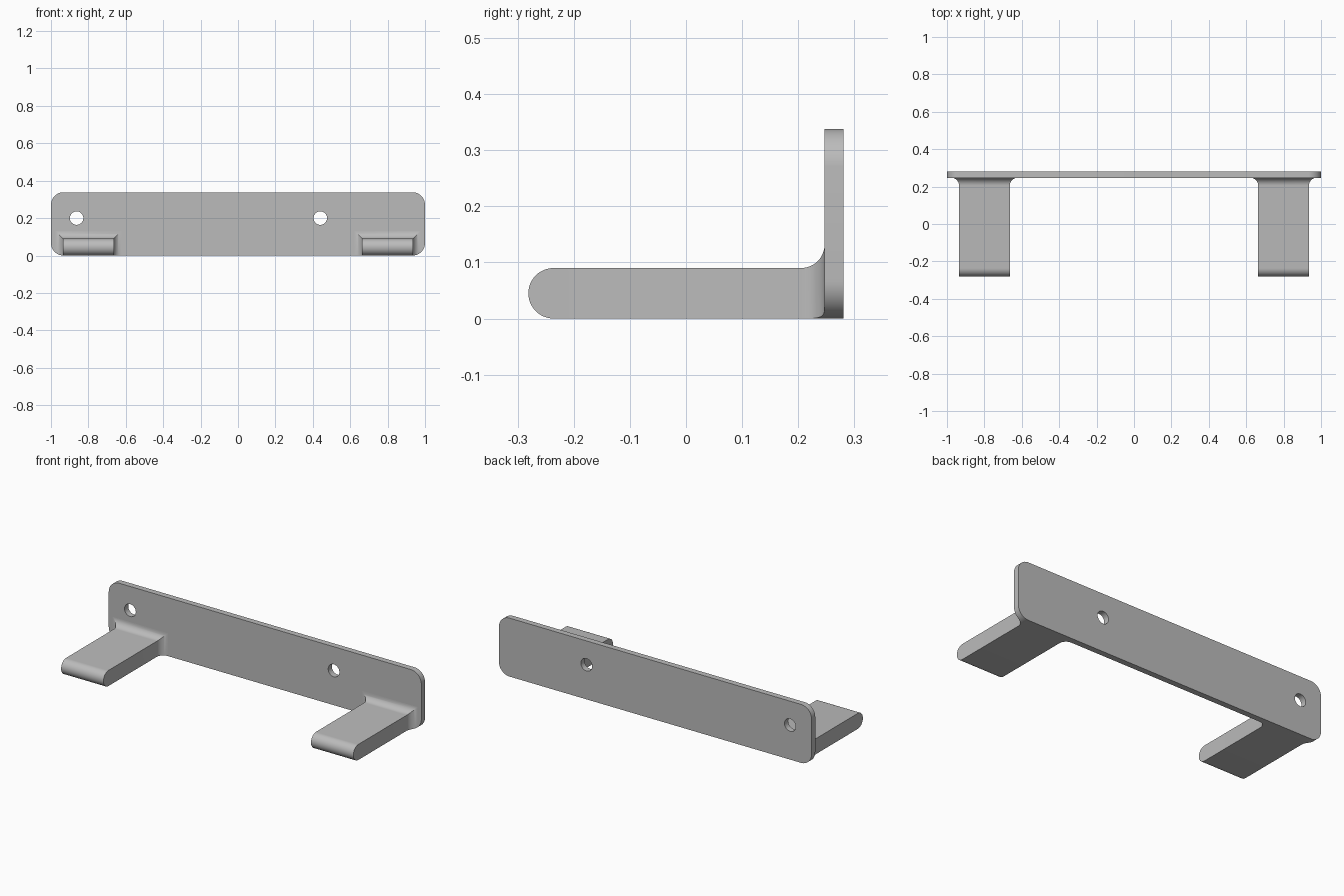
import bpy, bmesh
from math import sin, cos, pi, sqrt
from mathutils import Matrix, Vector

cube = bpy.data.objects.get("Cube")
if cube:
    bpy.data.objects.remove(cube, do_unlink=True)

HEIGHT, CORNER = 0.338, 0.067          # back plate
FACE_Y, BACK_Y = 0.247, 0.281
INNER_X, OUTER_X = 0.664, 0.935        # arms
THICK, FILLET = 0.09, 0.042

grey = bpy.data.materials.new("plain grey")
grey.use_nodes = True
colour = (0.5, 0.5, 0.5, 1)
grey.diffuse_color = colour
grey.node_tree.nodes["Principled BSDF"].inputs["Base Color"].default_value = colour


def make_object(name, bm):
    bmesh.ops.recalc_face_normals(bm, faces=bm.faces)
    mesh = bpy.data.meshes.new(name)
    bm.to_mesh(mesh)
    bm.free()
    mesh.materials.append(grey)
    obj = bpy.data.objects.new(name, mesh)
    bpy.context.collection.objects.link(obj)
    return obj


def shade(obj):
    bpy.ops.object.select_all(action="DESELECT")
    obj.select_set(True)
    bpy.context.view_layer.objects.active = obj
    bpy.ops.object.shade_smooth_by_angle(angle=pi / 6)


# Back plate: slab with rounded corners
bm = bmesh.new()
bmesh.ops.create_cube(bm, size=1)
bmesh.ops.scale(bm, vec=(2, BACK_Y - FACE_Y, HEIGHT), verts=bm.verts)
bmesh.ops.translate(bm, vec=(0, (FACE_Y + BACK_Y) / 2, HEIGHT / 2), verts=bm.verts)
corners = [e for e in bm.edges if abs(e.verts[0].co.y - e.verts[1].co.y) > 0.01]
bmesh.ops.bevel(bm, geom=corners, offset=CORNER, segments=12, profile=0.5, affect="EDGES")
plate = make_object("back_plate", bm)

# Two screw holes through the plate
bm = bmesh.new()
for x in (-0.863, 0.44):
    place = Matrix.Translation((x, FACE_Y, 0.2)) @ Matrix.Rotation(pi / 2, 4, "X")
    bmesh.ops.create_cone(bm, cap_ends=True, segments=40, radius1=0.036, radius2=0.036,
                          depth=0.3, matrix=place)
cutter = make_object("hole_cutter", bm)
cutter.hide_render = True
cut = plate.modifiers.new("holes", "BOOLEAN")
cut.operation, cut.object, cut.solver = "DIFFERENCE", cutter, "EXACT"
bpy.context.view_layer.objects.active = plate
bpy.ops.object.modifier_apply(modifier=cut.name)
bpy.data.objects.remove(cutter, do_unlink=True)
shade(plate)


def plate_bottom(x):
    """Lower edge of the plate outline, so the outer fillet follows its corner."""
    over = max(0, x - (1 - CORNER))
    return CORNER - sqrt(CORNER ** 2 - over ** 2)


def arm_section(side, y, low, high, flare):
    xs = [OUTER_X + flare * (1 - k / 6) for k in range(7)] + [INNER_X - flare]
    bottom = [Vector((side * x, y, max(low, plate_bottom(x) if flare else 0))) for x in xs]
    top = [Vector((side * x, y, high)) for x in reversed(xs)]
    return bottom + top


def build_arm(name, side):
    # Rounded tip, straight body, then a flare into the plate
    half, tip, root = THICK / 2, -BACK_Y, FACE_Y - FILLET
    sections = []
    for k in range(13):
        a = k / 12 * pi / 2
        h = half * sin(a)
        sections.append((tip + half * (1 - cos(a)), half - h, half + h, 0))
    for k in range(13):
        a = k / 12 * pi / 2
        flare = FILLET * (1 - cos(a))
        sections.append((root + FILLET * sin(a), 0, THICK + flare, flare))
    bm = bmesh.new()
    rings = [[bm.verts.new(p) for p in arm_section(side, *s)] for s in sections]
    for r1, r2 in zip(rings, rings[1:]):
        for i in range(len(r1)):
            j = (i + 1) % len(r1)
            bm.faces.new((r1[i], r1[j], r2[j], r2[i]))
    bmesh.ops.remove_doubles(bm, verts=bm.verts, dist=0.00005)
    shade(make_object(name, bm))


build_arm("left_arm", 1)
build_arm("right_arm", -1)
